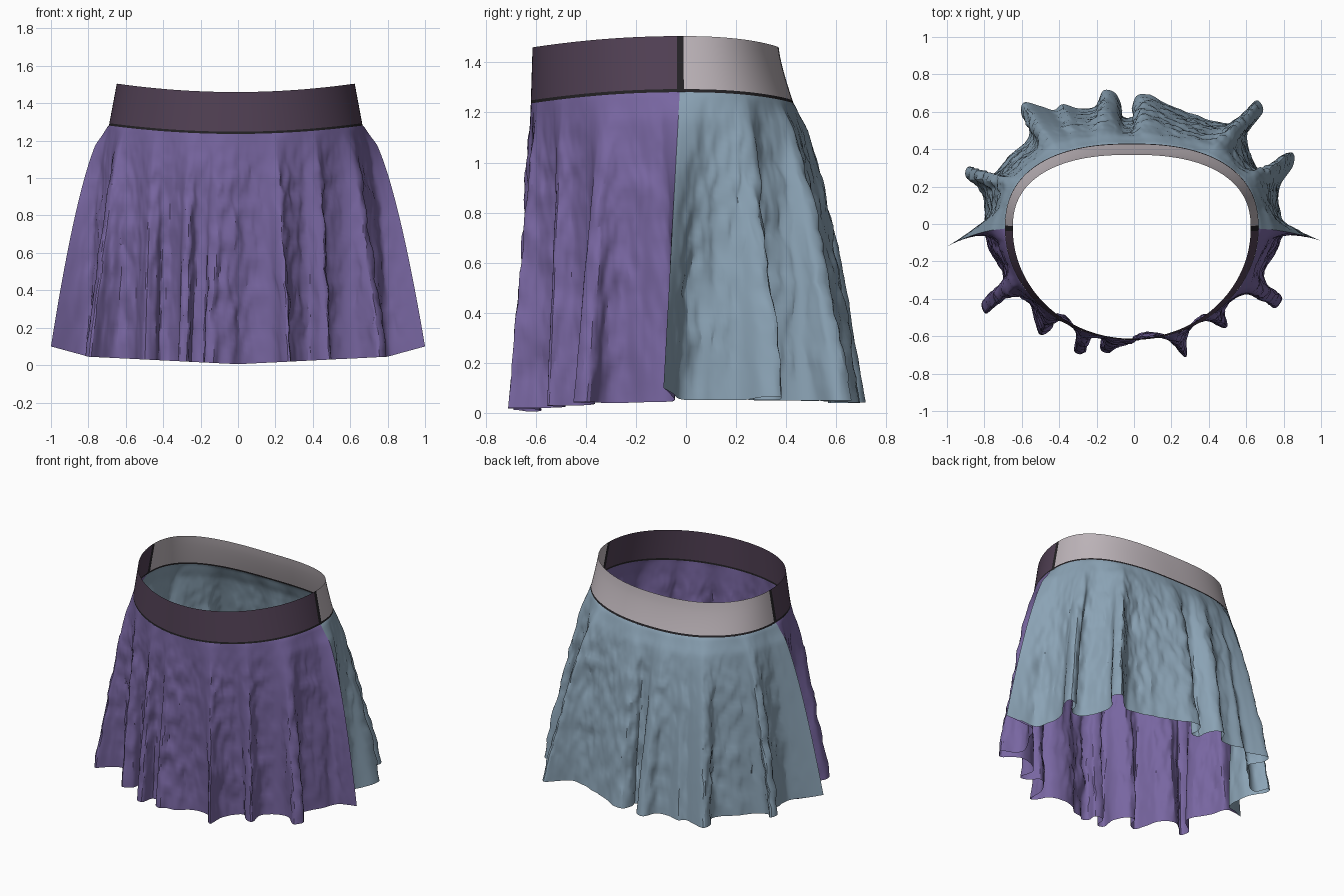
import bpy, bmesh, math
from mathutils import Vector, noise

if "Cube" in bpy.data.objects:
    bpy.data.objects.remove(bpy.data.objects["Cube"])


def srgb(r, g, b):
    return tuple(((c / 255 + 0.055) / 1.055) ** 2.4 for c in (r, g, b)) + (1.0,)


def material(name, rgb):
    m = bpy.data.materials.new(name)
    m.diffuse_color = srgb(*rgb)
    m.use_nodes = True
    m.node_tree.nodes["Principled BSDF"].inputs["Base Color"].default_value = m.diffuse_color
    return m


PURPLE = material("purple cloth", (120, 102, 161))
BLUE = material("grey blue cloth", (139, 163, 181))
PLUM = material("dark plum band", (82, 65, 85))
GREY = material("pale grey band", (190, 181, 186))
BLACK = material("black seam", (36, 34, 37))

# Hem outlines with their folds, seen from above, seam to seam
FRONT_HEM = [(-1.0, -.12), (-.9, -.07), (-.81, -.05), (-.77, -.15), (-.70, -.26),
             (-.71, -.33), (-.81, -.41), (-.79, -.48), (-.73, -.42), (-.65, -.37),
             (-.56, -.42), (-.53, -.52), (-.50, -.59), (-.44, -.56), (-.42, -.49),
             (-.36, -.50), (-.31, -.58), (-.32, -.68), (-.27, -.69), (-.25, -.61),
             (-.18, -.61), (-.18, -.67), (-.14, -.69), (-.10, -.66), (-.03, -.64),
             (.03, -.59), (.12, -.58), (.20, -.61), (.24, -.68), (.28, -.71),
             (.28, -.61), (.31, -.54), (.38, -.48), (.44, -.54), (.50, -.55),
             (.48, -.45), (.55, -.38), (.65, -.37), (.75, -.45), (.79, -.39),
             (.71, -.34), (.69, -.27), (.76, -.15), (.81, -.05), (.9, -.06), (1.0, -.09)]
BACK_HEM = [(1.0, -.09), (.9, -.05), (.81, -.02), (.78, .08), (.78, .2), (.85, .31),
            (.85, .38), (.79, .36), (.76, .28), (.68, .28), (.62, .38), (.61, .5),
            (.69, .6), (.66, .66), (.59, .6), (.52, .54), (.43, .55), (.34, .58),
            (.25, .61), (.16, .65), (.09, .69), (.02, .69), (-.01, .62), (0, .575),
            (-.06, .575), (-.07, .64), (-.1, .7), (-.16, .71), (-.21, .63), (-.3, .62),
            (-.38, .64), (-.43, .61), (-.5, .63), (-.59, .65), (-.6, .58), (-.55, .5),
            (-.59, .43), (-.67, .36), (-.75, .27), (-.82, .25), (-.88, .31), (-.9, .25),
            (-.83, .19), (-.8, .1), (-.81, -.01), (-.9, -.06), (-1.0, -.12)]

N, ROWS, SIGMA = 300, 44, 24


def waist(u, t, front):
    """Point on the waistband: u runs seam to seam, t from top (0) to bottom (1)."""
    ang = math.pi * (u + (1 if front else 0))
    c, s = math.cos(ang), math.sin(ang)
    p = 1.0 if front else 2 / 2.4
    a = 0.636 + 0.042 * t
    b = (0.588 + 0.007 * t) if front else (0.395 + 0.06 * t ** 1.3)
    x = a * math.copysign(abs(c) ** p, c)
    y = -0.025 + b * math.copysign(abs(s) ** p, s)
    z = 1.46 - 0.224 * t + 0.045 * (x / a) ** 2
    return Vector((x - 0.012, y, z))


def resample(pts, n):
    """Smooth curve through points, evenly spaced."""
    P = [Vector(p) for p in pts]
    P = [2 * P[0] - P[1]] + P + [2 * P[-1] - P[-2]]
    fine = []
    for i in range(1, len(P) - 2):
        a, b, c, d = P[i - 1:i + 3]
        for k in range(20):
            t = k / 20
            fine.append(0.5 * (2 * b + (c - a) * t + (2 * a - 5 * b + 4 * c - d) * t * t
                               + (3 * b - a - 3 * c + d) * t ** 3))
    fine.append(P[-2])
    dist = [0.0]
    for i in range(1, len(fine)):
        dist.append(dist[-1] + (fine[i] - fine[i - 1]).length)
    out, k = [], 0
    for i in range(n + 1):
        d = dist[-1] * i / n
        while k < len(fine) - 2 and dist[k + 1] < d:
            k += 1
        out.append(fine[k].lerp(fine[k + 1], (d - dist[k]) / (dist[k + 1] - dist[k])))
    return out


def smooth(vals):
    """Gaussian smoothing that keeps both ends fixed."""
    n = len(vals) - 1

    def get(i):
        if i < 0:
            return 2 * vals[0] - vals[-i]
        return vals[i] if i <= n else 2 * vals[n] - vals[2 * n - i]
    ks = [(k, math.exp(-0.5 * (k / SIGMA) ** 2)) for k in range(-60, 61)]
    tot = sum(w for _, w in ks)
    return [sum((get(i + k) * w for k, w in ks[1:]), get(i + ks[0][0]) * ks[0][1]) / tot
            for i in range(n + 1)]


def sheet(name, columns, mat, angle):
    """Open cloth sheet from columns of points running downwards."""
    bm = bmesh.new()
    V = [[bm.verts.new(p) for p in col] for col in columns]
    for a, b in zip(V, V[1:]):
        for j in range(len(a) - 1):
            bm.faces.new((a[j], a[j + 1], b[j + 1], b[j]))
    me = bpy.data.meshes.new(name)
    bm.to_mesh(me)
    bm.free()
    me.materials.append(mat)
    ob = bpy.data.objects.new(name, me)
    bpy.context.collection.objects.link(ob)
    bpy.context.view_layer.objects.active = ob
    ob.select_set(True)
    bpy.ops.object.shade_smooth_by_angle(angle=math.radians(angle))
    ob.select_set(False)
    return ob


def band(name, front, mat):
    # main rows, then a thin seam row along the bottom and both ends
    ts = [j / 6 * 0.945 for j in range(7)] + [1.0]
    us = [0] + [0.006 + 0.988 * i / 80 for i in range(81)] + [1]
    ob = sheet(name, [[waist(u, t, front) for t in ts] for u in us], mat, 30)
    ob.data.materials.append(BLACK)
    rows = len(ts) - 1
    for f in ob.data.polygons:
        if f.index % rows == rows - 1 or f.index // rows in (0, len(us) - 2):
            f.material_index = 1


def panel(name, hem_pts, front, mat):
    hem = resample(hem_pts, N)
    base = smooth(hem)
    # share of the waist belonging to each hem point
    mid = math.pi * (1.5 if front else 0.5)
    us = []
    for i, p in enumerate(hem):
        a = math.atan2((p.y + 0.03) / (0.6 if front else 0.52), p.x / 0.8)
        d = (a - mid + math.pi) % (2 * math.pi) - math.pi
        us.append(0.7 * (d / math.pi + 0.5) + 0.3 * i / N)
    us = smooth(us)
    us = [(u - us[0]) / (us[-1] - us[0]) for u in us]
    cols = []
    for i in range(N + 1):
        top = waist(us[i], 1, front)
        edge = min(1, min(i, N - i) / 15)
        ax = abs(hem[i].x)
        z_hem = (0.005 + 0.05 * ax if front else 0.04 + 0.015 * ax) + 0.045 * max(0, ax - 0.8) / 0.2
        back = min(1, max(0, base[i].y / 0.3))
        col = []
        for j in range(ROWS + 1):
            v = (j / ROWS) ** 1.3
            f = v ** 0.6 * min(1, 0.5 + 6 * v)
            fy = v + (f - v) * back
            g = v ** 0.85
            off = (hem[i] - base[i]) * g
            p = Vector((top.x + (base[i].x - top.x) * f + off.x,
                        top.y + (base[i].y - top.y) * fy + off.y,
                        top.z + (z_hem - top.z) * v))
            # crumpled cloth
            q = Vector((p.x * 9, p.y * 9, p.z * 5))
            r = 0.013 * noise.noise(q) + 0.011 * noise.noise(q * 2.3) + 0.005 * noise.noise(q * 4.5)
            amt = r * edge * min(1, v * 4) * min(1, (1 - v) * 6 + 0.3)
            out = Vector((p.x, p.y, 0)).normalized()
            col.append(p + out * amt + Vector((-out.y, out.x, 0)) * amt * 0.8)
        cols.append(col)
    sheet(name, cols, mat, 25)


band("front_waistband", True, PLUM)
band("back_waistband", False, GREY)
panel("front_skirt_panel", FRONT_HEM, True, PURPLE)
panel("back_skirt_panel", BACK_HEM, False, BLUE)
